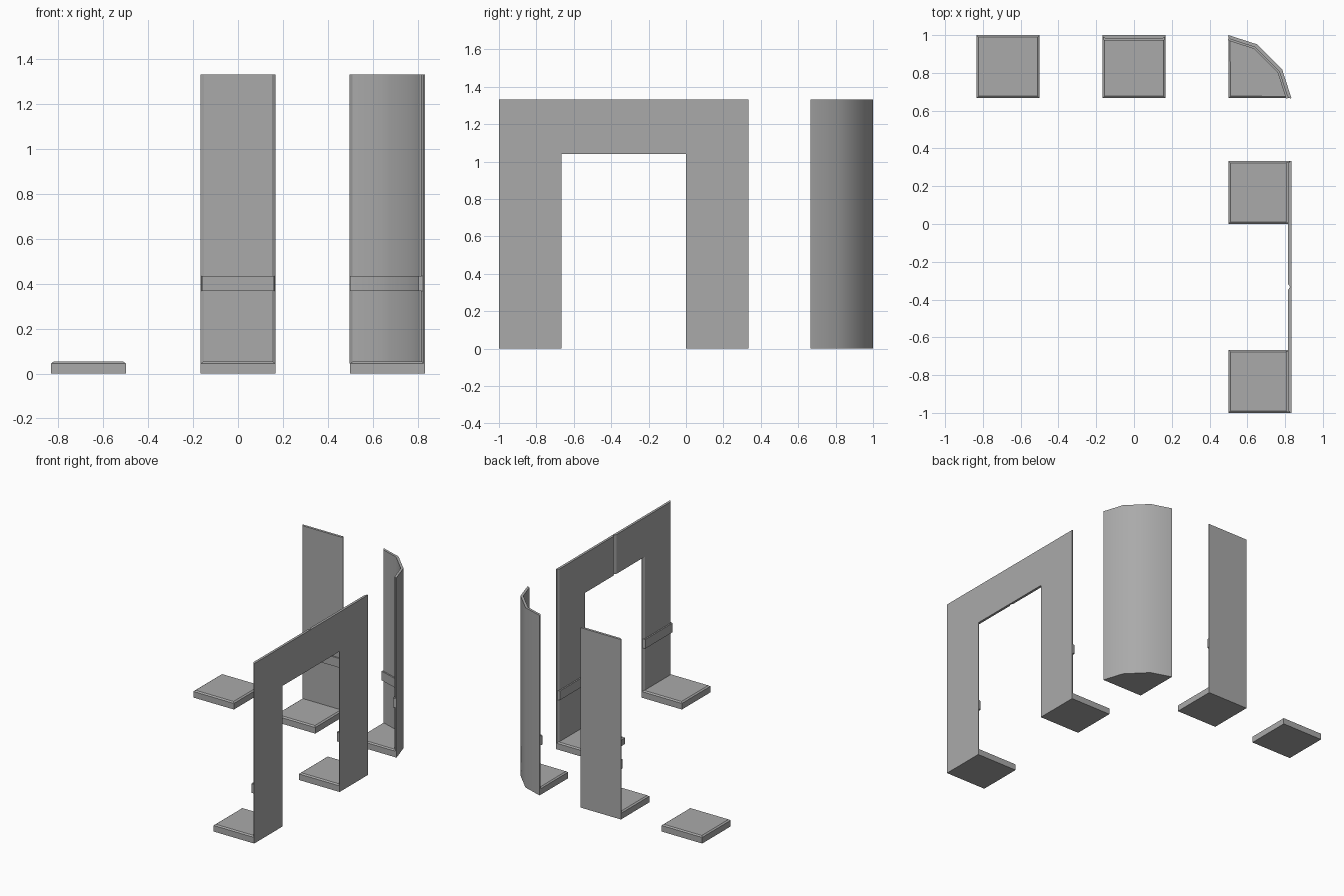
import bpy, bmesh, math
from mathutils import Vector

cube = bpy.data.objects.get("Cube")
if cube:
    bpy.data.objects.remove(cube, do_unlink=True)

T = 1 / 3                 # tile size
HEIGHT = 4 * T            # wall height
LINTEL = 1.042            # underside of the doorway lintel
BASE = 0.045              # floor side height
SMOOTH = math.radians(27.7)

grey = bpy.data.materials.new("plain_grey")
grey.use_nodes = True
grey.diffuse_color = (0.4, 0.4, 0.4, 1)
grey.node_tree.nodes["Principled BSDF"].inputs["Base Color"].default_value = grey.diffuse_color


def prism(name, plan, z0, z1, smooth=False, rim=0):
    """Extrude a plan outline; rim adds a shallow chamfer around the top."""
    bm = bmesh.new()
    low = bm.faces.new([bm.verts.new((p[0], p[1], z0)) for p in plan])
    out = bmesh.ops.extrude_face_region(bm, geom=[low], use_keep_orig=True)
    bmesh.ops.translate(bm, vec=(0, 0, z1 - z0),
                        verts=[v for v in out["geom"] if isinstance(v, bmesh.types.BMVert)])
    bmesh.ops.recalc_face_normals(bm, faces=bm.faces)
    if rim:
        top = [f for f in bm.faces if f.normal.z > 0.9]
        bmesh.ops.inset_individual(bm, faces=top, thickness=rim, depth=0.008)
    if smooth:
        for f in bm.faces:
            f.smooth = True
        for e in bm.edges:
            e.smooth = e.calc_face_angle(math.pi) < SMOOTH
    mesh = bpy.data.meshes.new(name)
    bm.to_mesh(mesh)
    bm.free()
    mesh.materials.append(grey)
    obj = bpy.data.objects.new(name, mesh)
    bpy.context.collection.objects.link(obj)
    return obj


def offset(path, depth, trim=0):
    """Shift a plan path inward (to its left) and shorten both ends."""
    pts = [Vector(p) for p in path]
    dirs = [(b - a).normalized() for a, b in zip(pts, pts[1:])]
    left = [Vector((-d.y, d.x)) for d in dirs]
    result = []
    for i, p in enumerate(pts):
        n0, n1 = left[max(i - 1, 0)], left[min(i, len(left) - 1)]
        result.append(p + (n0 + n1) * depth / (1 + n0.dot(n1)))
    result[0] += dirs[0] * trim
    result[-1] -= dirs[-1] * trim
    return result


def panel(name, path, z0, z1, smooth=False):
    """Thin wall with chamfered vertical ends on its inner side."""
    edge = offset(path, 0.007)
    plan = offset(path, 0) + [edge[-1]] + offset(path, 0.018, 0.016)[::-1] + [edge[0]]
    prism(name, plan, z0, z1, smooth)


def rail(name, path, smooth=False):
    plan = offset(path, 0.008, 0.003) + offset(path, 0.028, 0.007)[::-1]
    prism(name, plan, 0.367, 0.435, smooth)


def floor(name, x, y):
    prism(name, [(x, y), (x + T, y), (x + T, y + T), (x, y + T)], 0, BASE, rim=0.015)


# Loose floor tile
floor("floor_tile", -2.5 * T, 2 * T)

# Straight wall section
floor("straight_floor", -T / 2, 2 * T)
straight = [(T / 2, 1), (-T / 2, 1)]
panel("straight_wall", straight, BASE, HEIGHT)
rail("straight_rail", straight)

# Rounded corner section
corner = (1.5 * T, 2 * T)
arc = [(corner[0] + x, corner[1] + y)
       for x, y in [(T, 0), (0.285, 0.15), (0.15, 0.285), (0, T)]]
prism("corner_floor", [corner] + arc, 0, BASE, smooth=True, rim=0.015)
panel("corner_wall", arc, BASE, HEIGHT, smooth=True)
rail("corner_rail", arc, smooth=True)

# Doorway: two legs, each carrying half of the lintel
side = 2.5 * T
for label, y, lintel_y in (("front", -3 * T, -3 * T), ("back", 0, -T)):
    leg = [(side, y), (side, y + T)]
    floor(label + "_door_floor", 1.5 * T, y)
    panel(label + "_door_leg", leg, BASE, LINTEL)
    rail(label + "_door_rail", leg)
    panel(label + "_door_lintel", [(side, lintel_y), (side, lintel_y + 2 * T)], LINTEL, HEIGHT)
